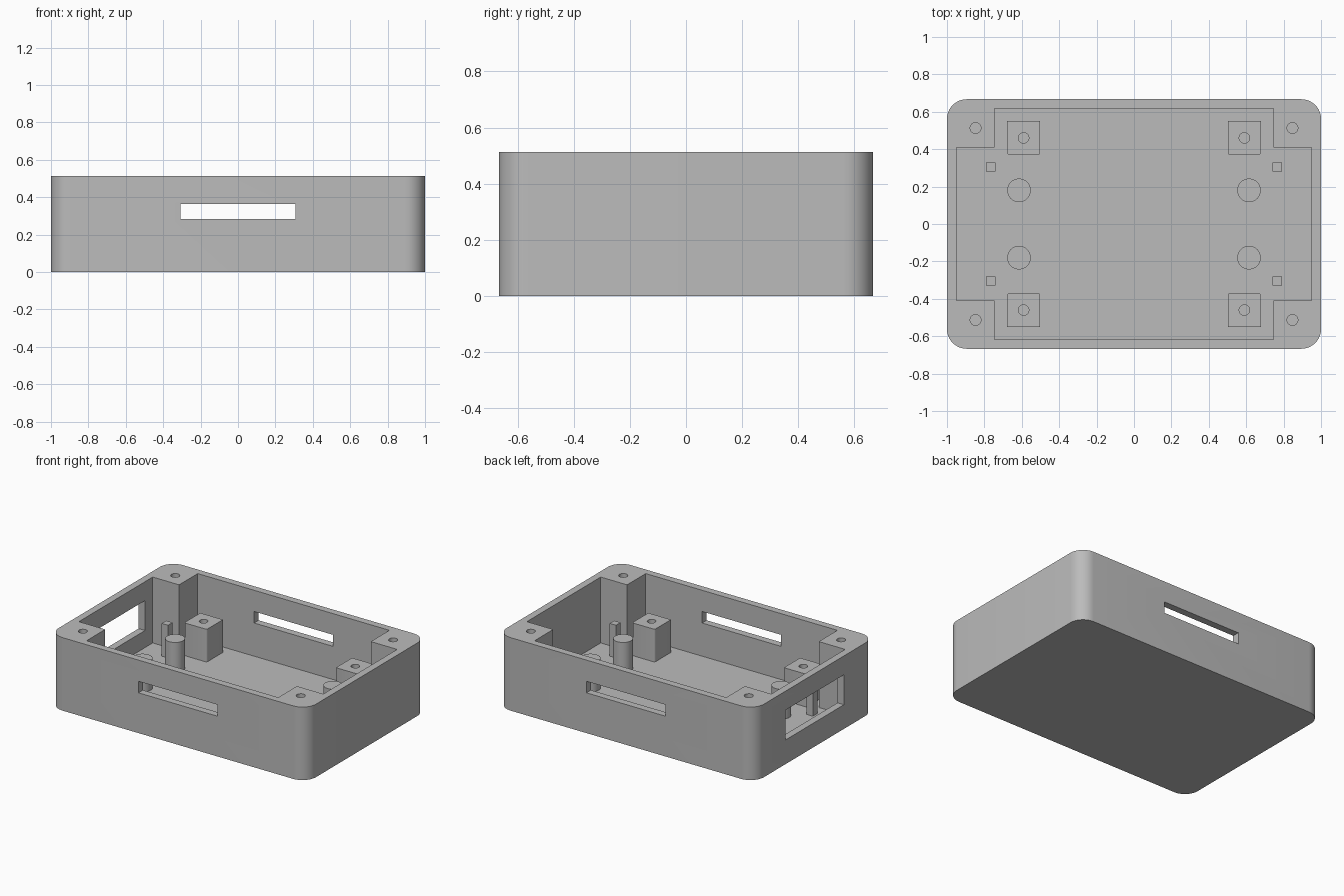
import bpy, bmesh
from math import sin, cos, pi, radians

cube = bpy.data.objects.get("Cube")
if cube:
    bpy.data.objects.remove(cube, do_unlink=True)

LENGTH, DEPTH, HEIGHT, WALL = 1.0, 0.667, 0.513, 0.05
SIGNS = [(sx, sy) for sx in (-1, 1) for sy in (-1, 1)]

grey = bpy.data.materials.new("grey plastic")
grey.use_nodes = True
grey.diffuse_color = (0.5, 0.5, 0.5, 1)
grey.node_tree.nodes["Principled BSDF"].inputs["Base Color"].default_value = (0.5, 0.5, 0.5, 1)


def prism(name, points, z0, z1):
    """Extrude a counter-clockwise outline from z0 up to z1."""
    bm = bmesh.new()
    face = bm.faces.new([bm.verts.new((x, y, z0)) for x, y in points])
    top = bmesh.ops.extrude_face_region(bm, geom=[face])["geom"]
    verts = [v for v in top if isinstance(v, bmesh.types.BMVert)]
    bmesh.ops.translate(bm, verts=verts, vec=(0, 0, z1 - z0))
    bmesh.ops.recalc_face_normals(bm, faces=bm.faces)
    mesh = bpy.data.meshes.new(name)
    bm.to_mesh(mesh)
    bm.free()
    mesh.materials.append(grey)
    obj = bpy.data.objects.new(name, mesh)
    bpy.context.collection.objects.link(obj)
    return obj


def rectangle(cx, cy, hx, hy, radii=(0, 0, 0, 0), steps=10):
    """Outline with one radius per corner, starting at +x +y."""
    points = []
    for i, ((sx, sy), r) in enumerate(zip(((1, 1), (-1, 1), (-1, -1), (1, -1)), radii)):
        px, py = cx + sx * (hx - r), cy + sy * (hy - r)
        for k in range(steps + 1 if r else 1):
            a = (i + k / steps) * pi / 2
            points.append((px + r * cos(a), py + r * sin(a)))
    return points


def circle(cx, cy, r, n=32):
    return [(cx + r * cos(2 * pi * k / n), cy + r * sin(2 * pi * k / n)) for k in range(n)]


def cut(obj, cutters):
    """Subtract the cutters, bake the result and remove them."""
    for c in cutters:
        mod = obj.modifiers.new("cut", 'BOOLEAN')
        mod.operation, mod.solver, mod.object = 'DIFFERENCE', 'EXACT', c
        c.hide_render = True
    graph = bpy.context.evaluated_depsgraph_get()
    mesh = bpy.data.meshes.new_from_object(obj.evaluated_get(graph))
    obj.modifiers.clear()
    obj.data = mesh
    for c in cutters:
        bpy.data.objects.remove(c, do_unlink=True)


# Case: rounded block, cross-shaped cavity, slots, side window, lid screw holes
case = prism("case", rectangle(0, 0, LENGTH, DEPTH, (0.105,) * 4), 0, HEIGHT)
ax, ay = LENGTH - WALL, DEPTH - WALL
bx, by = 0.745, 0.41
quarter = [(ax, by), (bx, by), (bx, ay)]
cavity = []
for sx, sy in ((1, 1), (-1, 1), (-1, -1), (1, -1)):
    corner = [(sx * x, sy * y) for x, y in quarter]
    cavity += corner if sx * sy > 0 else corner[::-1]
cutters = [
    prism("cavity_cutter", cavity, WALL, HEIGHT + 0.1),
    prism("slot_cutter", rectangle(0, 0, 0.307, DEPTH + 0.1), 0.283, 0.364),
    prism("window_cutter", rectangle(-LENGTH, 0, 0.15, 0.325), 0.17, 0.38),
]
cutters += [prism("screw_cutter", circle(sx * 0.847, sy * 0.513, 0.029), 0.2, HEIGHT + 0.1)
            for sx, sy in SIGNS]
cut(case, cutters)
parts = [case]

# Interior supports, one set per corner
for sx, sy in SIGNS:
    side = ("front" if sy < 0 else "back") + ("_right" if sx < 0 else "_left")
    # Square screw post, its two inward corners slightly rounded
    r = 0.012
    radii = (0, 0, r, r) if sy > 0 else (r, r, 0, 0)
    px, py = sx * 0.59, sy * 0.46
    post = prism("screw_post_" + side, rectangle(px, py, 0.088, 0.09, radii, 4), WALL - 0.01, 0.28)
    cut(post, [prism("post_hole_cutter", circle(px, py, 0.028), 0.1, 0.4)])
    # Round support and thin square peg
    column = prism("round_support_" + side, circle(sx * 0.615, sy * 0.18, 0.063), WALL - 0.01, 0.26)
    peg = prism("locating_peg_" + side, rectangle(sx * 0.765, sy * 0.305, 0.025, 0.025), WALL - 0.01, 0.28)
    parts += [post, column, peg]

# Smooth the curved walls, keep edges crisp
bpy.ops.object.select_all(action='DESELECT')
for obj in parts:
    obj.select_set(True)
bpy.context.view_layer.objects.active = case
bpy.ops.object.shade_smooth_by_angle(angle=radians(30))
